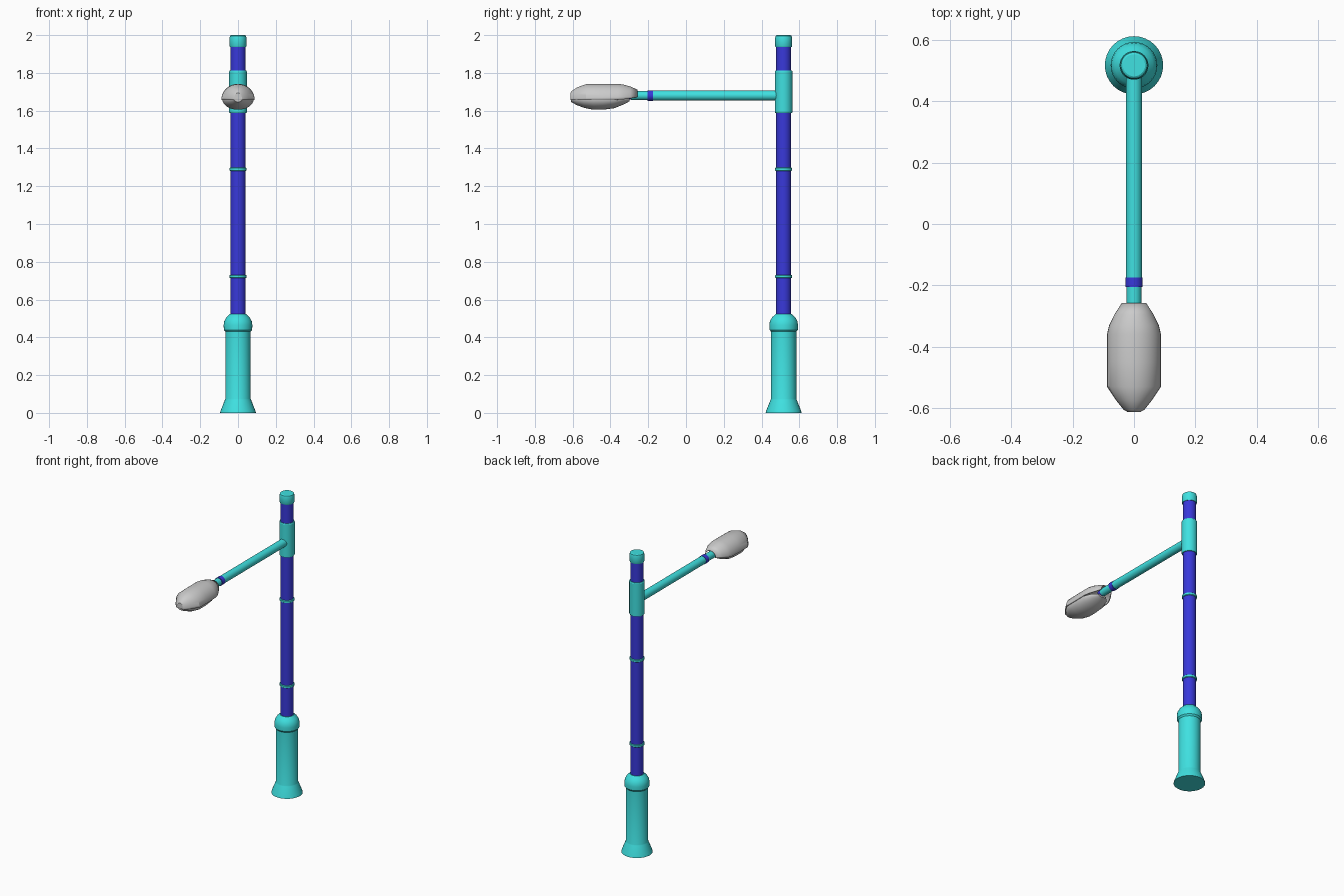
import bpy, bmesh, math
from mathutils import Matrix

if "Cube" in bpy.data.objects:
    bpy.data.objects.remove(bpy.data.objects["Cube"])

POLE_Y, ARM_Z = 0.517, 1.68


def material(name, rgb):
    m = bpy.data.materials.new(name)
    m.diffuse_color = (*rgb, 1)
    m.use_nodes = True
    m.node_tree.nodes["Principled BSDF"].inputs["Base Color"].default_value = m.diffuse_color
    return m


TEAL = material("teal", (0.05, 0.75, 0.75))
BLUE = material("blue", (0.04, 0.04, 0.70))


def finish(name, bm, mat=None, angle=30):
    bmesh.ops.recalc_face_normals(bm, faces=bm.faces)
    me = bpy.data.meshes.new(name)
    bm.to_mesh(me)
    bm.free()
    ob = bpy.data.objects.new(name, me)
    bpy.context.collection.objects.link(ob)
    if mat:
        me.materials.append(mat)
    bpy.ops.object.select_all(action='DESELECT')
    ob.select_set(True)
    bpy.context.view_layer.objects.active = ob
    bpy.ops.object.shade_smooth_by_angle(angle=math.radians(angle))
    return ob


def bridge(bm, rings, closed=True):
    n = len(rings[0])
    for a, b in zip(rings, rings[1:]):
        for i in range(n if closed else n - 1):
            j = (i + 1) % n
            bm.faces.new((a[i], a[j], b[j], b[i]))


def lathe(name, profile, mat, along_arm=False, n=32):
    """Capped turned solid from (radius, position) pairs, on the pole or arm axis."""
    bm = bmesh.new()
    rings = [[bm.verts.new((r * math.cos(2 * math.pi * i / n),
                            r * math.sin(2 * math.pi * i / n), h)) for i in range(n)]
             for r, h in profile]
    bridge(bm, rings)
    bm.faces.new(rings[0])
    bm.faces.new(rings[-1])
    if along_arm:   # local z becomes world y
        m = Matrix.Translation((0, 0, ARM_Z)) @ Matrix.Rotation(-math.pi / 2, 4, 'X')
    else:
        m = Matrix.Translation((0, POLE_Y, 0))
    bm.transform(m)
    return finish(name, bm, mat)


def half_shell(name, sections, n=20):
    """Loft of half-ellipse arcs from (y, half width, seam z, crown z); front closed."""
    bm = bmesh.new()
    rings = [[bm.verts.new((w * math.cos(math.pi * i / n), y,
                            z0 + (z1 - z0) * math.sin(math.pi * i / n)))
              for i in range(n + 1)] for y, w, z0, z1 in sections]
    bridge(bm, rings, closed=False)
    bm.faces.new(rings[-1])
    return bm, rings


# Pole: flared base, shaft, rings, sleeve and cap
lathe("base", [(0.095, 0), (0.092, 0.012), (0.069, 0.07), (0.067, 0.075), (0.067, 0.43),
               (0.075, 0.44), (0.076, 0.465), (0.073, 0.485), (0.062, 0.505),
               (0.043, 0.523)], TEAL)
lathe("pole", [(0.04, 0.5), (0.04, 1.96)], BLUE)
for i, z in enumerate((0.722, 1.29)):
    lathe(f"pole_ring_{i + 1}", [(0.041, z - 0.009), (0.045, z - 0.006),
                                 (0.045, z + 0.006), (0.041, z + 0.009)], TEAL)
lathe("arm_sleeve", [(0.044, 1.587), (0.047, 1.592), (0.047, 1.807), (0.044, 1.812)], TEAL)
lathe("pole_cap", [(0.043, 1.938), (0.045, 1.942), (0.045, 1.985), (0.042, 1.996),
                   (0.036, 2.0)], TEAL)

# Arm with blue band and socket end
lathe("arm", [(0.024, -0.29), (0.024, -0.19), (0.026, -0.19), (0.026, POLE_Y)], TEAL, True)
lathe("arm_band", [(0.028, -0.205), (0.028, -0.174)], BLUE, True)
lathe("arm_socket", [(0.018, -0.32), (0.022, -0.285)], BLUE, True)

# Lamp hood: thin arched shell, open underneath
bm, _ = half_shell("lamp_hood", [
    (-0.258, 0.04, 1.672, 1.712), (-0.295, 0.064, 1.664, 1.728),
    (-0.33, 0.081, 1.660, 1.738), (-0.36, 0.088, 1.658, 1.742),
    (-0.45, 0.088, 1.656, 1.742), (-0.53, 0.088, 1.656, 1.740),
    (-0.575, 0.058, 1.656, 1.724), (-0.605, 0.034, 1.657, 1.704),
    (-0.612, 0.022, 1.658, 1.694)])
hood = finish("lamp_hood", bm)
solid = hood.modifiers.new("thickness", 'SOLIDIFY')
solid.thickness = 0.004
solid.offset = -1

# Lamp lens: closed belly below the hood
bm, rings = half_shell("lamp_lens", [
    (-0.298, 0.03, 1.662, 1.650), (-0.33, 0.062, 1.662, 1.633),
    (-0.38, 0.081, 1.662, 1.613), (-0.44, 0.083, 1.662, 1.605),
    (-0.49, 0.083, 1.662, 1.605), (-0.54, 0.073, 1.662, 1.615),
    (-0.58, 0.048, 1.662, 1.630), (-0.608, 0.022, 1.662, 1.646)])
bm.faces.new(rings[0])
bm.faces.new([r[0] for r in rings] + [r[-1] for r in reversed(rings)])
finish("lamp_lens", bm)
